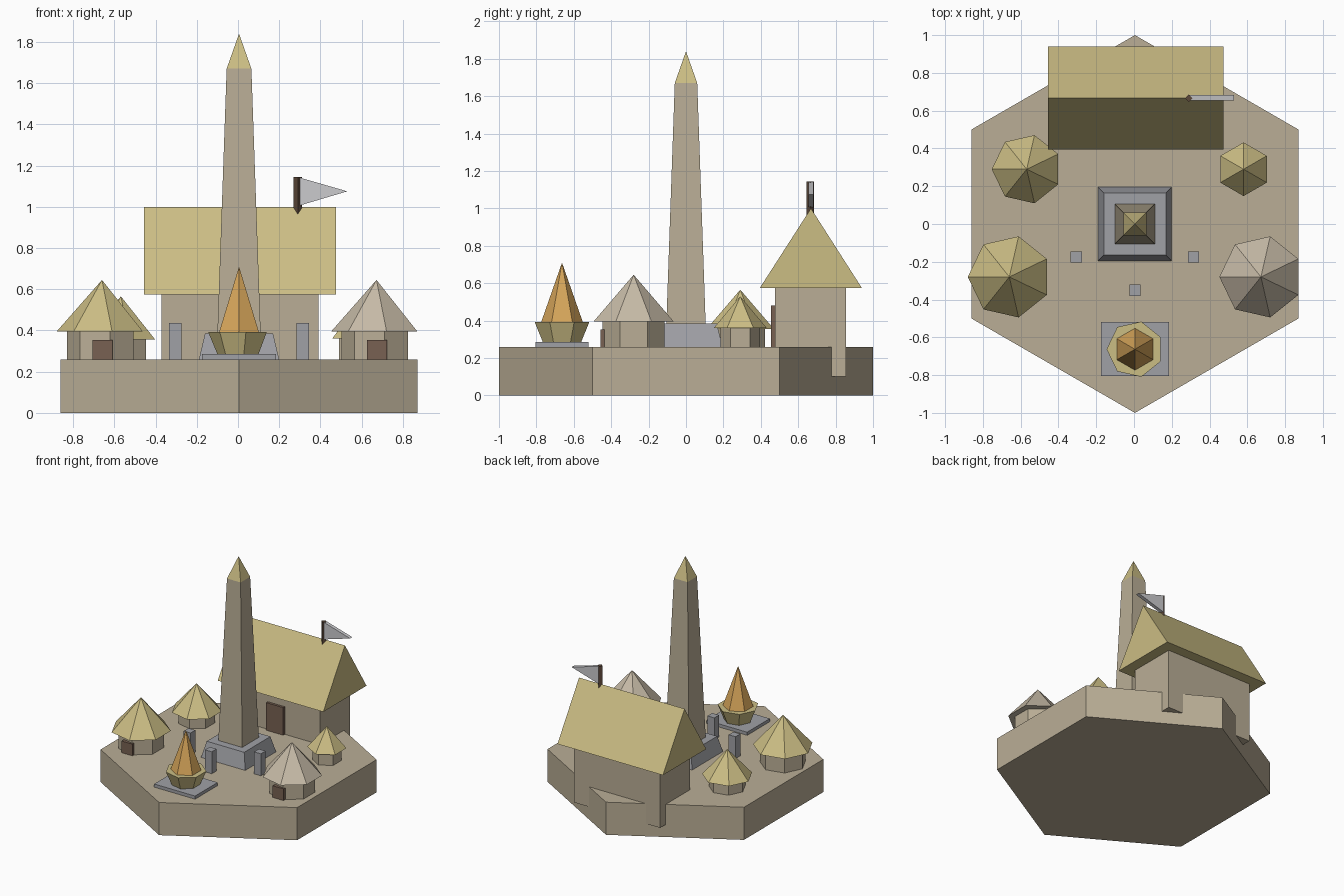
import bpy
import bmesh
from math import sin, cos, pi, sqrt
from mathutils import Vector

cube = bpy.data.objects.get("Cube")
if cube:
    bpy.data.objects.remove(cube, do_unlink=True)


def material(name, rgb):
    linear = [((c / 255 + 0.055) / 1.055) ** 2.4 for c in rgb] + [1]
    mat = bpy.data.materials.new(name)
    mat.use_nodes = True
    mat.diffuse_color = linear
    bsdf = next(n for n in mat.node_tree.nodes if n.type == 'BSDF_PRINCIPLED')
    bsdf.inputs["Base Color"].default_value = linear
    return mat


STONE = material("sandstone", (186, 174, 150))
THATCH = material("straw", (203, 189, 132))
PALE = material("pale hide", (199, 187, 167))
GREY = material("grey stone", (160, 161, 166))
CLOTH = material("light cloth", (203, 203, 206))
DOOR = material("door brown", (120, 97, 82))
WOOD = material("dark wood", (92, 72, 58))
FLAME = material("flame orange", (214, 165, 90))


def finish(name, bm, mat):
    bmesh.ops.recalc_face_normals(bm, faces=bm.faces)
    mesh = bpy.data.meshes.new(name)
    bm.to_mesh(mesh)
    bm.free()
    mesh.materials.append(mat)
    obj = bpy.data.objects.new(name, mesh)
    bpy.context.collection.objects.link(obj)
    return obj


def taper(name, mat, x, y, sides, r1, z1, r2, z2, start=pi):
    """Closed prism, frustum or (r2 = 0) pyramid with a corner at the start angle."""
    bm = bmesh.new()

    def ring(r, z):
        angles = [start + 2 * pi * i / sides for i in range(sides)]
        return [bm.verts.new((x + r * cos(a), y + r * sin(a), z)) for a in angles]

    low = ring(r1, z1)
    bm.faces.new(low)
    high = ring(r2, z2) if r2 else [bm.verts.new((x, y, z2))] * sides
    if r2:
        bm.faces.new(high)
    for i in range(sides):
        j = (i + 1) % sides
        corners = [low[i], low[j], high[j], high[i]]
        bm.faces.new(corners if r2 else corners[:3])
    return finish(name, bm, mat)


def square_taper(name, mat, x, y, h1, z1, h2, z2):
    return taper(name, mat, x, y, 4, h1 * sqrt(2), z1, h2 * sqrt(2), z2, pi / 4)


def prism(name, mat, points, along):
    """Extrude a flat outline by a vector."""
    bm = bmesh.new()
    face = bm.faces.new([bm.verts.new(p) for p in points])
    new = bmesh.ops.extrude_face_region(bm, geom=[face])["geom"]
    verts = [v for v in new if isinstance(v, bmesh.types.BMVert)]
    bmesh.ops.translate(bm, verts=verts, vec=Vector(along))
    # keep the starting cap so the prism stays closed
    if not face.is_valid:
        bmesh.ops.holes_fill(bm, edges=bm.edges)
    return finish(name, bm, mat)


def box(name, mat, x1, x2, y1, y2, z1, z2):
    outline = [(x1, y1, z1), (x2, y1, z1), (x2, y2, z1), (x1, y2, z1)]
    return prism(name, mat, outline, (0, 0, z2 - z1))


CX = 0.005      # shared centre line
GROUND = 0.26

# Hexagonal ground slab
taper("ground_slab", STONE, CX, 0, 6, 1, 0, 1, GROUND, pi / 2)

# Obelisk on its plinth
square_taper("plinth", GREY, CX, 0, 0.197, GROUND - 0.01, 0.165, 0.385)
square_taper("obelisk_shaft", STONE, CX, 0, 0.105, 0.385, 0.06, 1.67)
square_taper("obelisk_cap", THATCH, CX, 0, 0.06, 1.67, 0, 1.84)

# Long house with gable roof and door
box("house_walls", STONE, -0.37, 0.39, 0.475, 0.855, 0.10, 0.58)
prism("house_roof", THATCH,
      [(-0.455, 0.395, 0.575), (-0.455, 0.94, 0.575), (-0.455, 0.668, 1.0)],
      (0.93, 0, 0))
box("house_door", DOOR, CX - 0.075, CX + 0.075, 0.455, 0.48, GROUND, 0.48)

# Flag on the ridge
taper("flag_pole", WOOD, 0.29, 0.665, 4, 0.02, 0.93, 0.02, 1.145)
prism("flag", CLOTH,
      [(0.295, 0.655, 1.143), (0.295, 0.655, 1.005), (0.53, 0.655, 1.075)],
      (0, 0.028, 0))

# Huts: position, sides, wall radius, roof radius, eave and peak heights
huts = [
    ("left_front_hut", THATCH, -0.66, -0.28, 7, 0.17, 0.22, 0.395, 0.645, True),
    ("right_front_hut", PALE, 0.672, -0.28, 7, 0.17, 0.22, 0.395, 0.645, True),
    ("left_back_hut", THATCH, -0.568, 0.29, 7, 0.135, 0.185, 0.355, 0.565, False),
    ("right_back_hut", THATCH, 0.58, 0.29, 6, 0.105, 0.142, 0.36, 0.53, False),
]
for name, roof, x, y, sides, wall_r, roof_r, eave, peak, has_door in huts:
    start = pi if sides == 7 else pi / 2
    taper(name + "_walls", STONE, x, y, sides, wall_r, GROUND - 0.01, wall_r, eave, start)
    taper(name + "_roof", roof, x, y, sides, roof_r, eave, 0, peak, start)
    if has_door:
        box(name + "_door", DOOR, x - 0.045, x + 0.05, y - 0.178, y - 0.12, GROUND, 0.353)

# Fire bowl on a slab
FY = -0.663
box("fire_slab", GREY, -0.175, 0.185, -0.805, -0.52, GROUND - 0.01, 0.285)
taper("fire_bowl", THATCH, CX, FY, 7, 0.105, 0.285, 0.15, 0.393)
taper("flame", FLAME, CX, FY, 6, 0.112, 0.39, 0, 0.71, pi / 2)

# Standing stones around the plinth
for name, x, y in (("left", CX + 0.31, -0.175), ("right", CX - 0.31, -0.175),
                   ("front", CX, -0.35)):
    square_taper(name + "_standing_stone", GREY, x, y, 0.03, GROUND - 0.01, 0.03, 0.435)
